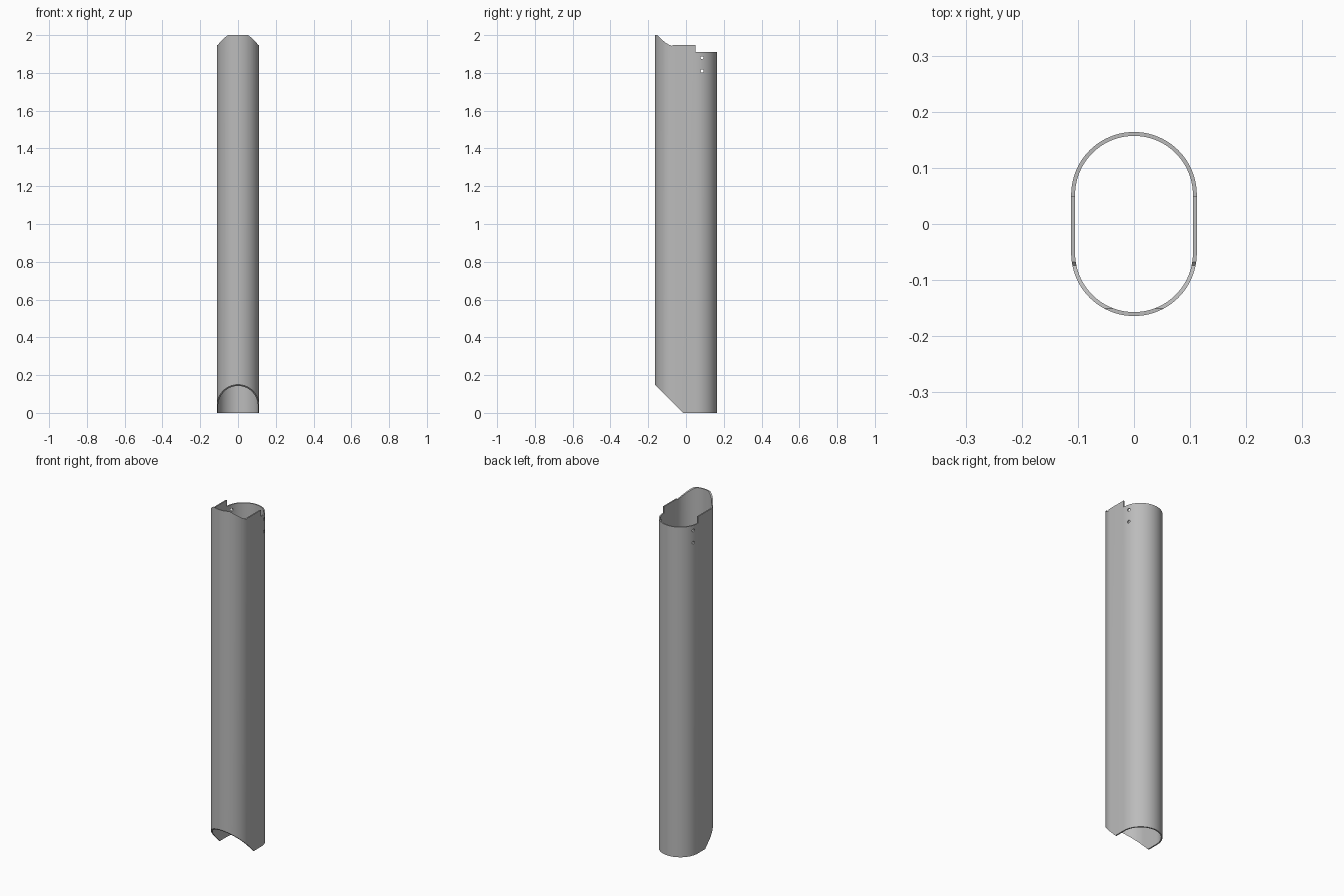
import bpy, bmesh, math
from mathutils import Matrix

if "Cube" in bpy.data.objects:
    bpy.data.objects.remove(bpy.data.objects["Cube"])

R, FLAT, WALL, H = 0.112, 0.052, 0.007, 2.0
SEG = 40  # segments per half round


def make_object(name, bm):
    bmesh.ops.recalc_face_normals(bm, faces=bm.faces)
    mesh = bpy.data.meshes.new(name)
    bm.to_mesh(mesh)
    bm.free()
    ob = bpy.data.objects.new(name, mesh)
    bpy.context.collection.objects.link(ob)
    return ob


def stadium(r):
    """Oblong outline: two half circles joined by straight sides."""
    pts = []
    for side in (1, -1):
        for i in range(SEG + 1):
            a = math.pi * i / SEG + (0 if side > 0 else math.pi)
            pts.append((r * math.cos(a), r * math.sin(a) + side * FLAT))
    return pts


# Hollow oblong tube, taller than needed at both ends
bm = bmesh.new()
rings = [[bm.verts.new((x, y, z)) for x, y in stadium(r)]
         for r, z in ((R, -0.05), (R, H + 0.05), (R - WALL, H + 0.05), (R - WALL, -0.05))]
n = len(rings[0])
for k in range(4):
    a, b = rings[k], rings[(k + 1) % 4]
    for i in range(n):
        j = (i + 1) % n
        bm.faces.new((a[i], a[j], b[j], b[i]))
tube = make_object("oblong_tube", bm)

# Side silhouette: slanted foot, stepped rim and scooped front lip
side = [(-0.2, 0.186), (-0.015, 0), (0.2, 0), (0.2, 1.91), (0.05, 1.91),
        (0.05, 1.948), (-0.068, 1.948), (-0.074, 1.943), (-0.09, 1.949),
        (-0.11, 1.961), (-0.13, 1.978), (-0.143, 1.991), (-0.151, H), (-0.2, H)]
bm = bmesh.new()
face = bm.faces.new([bm.verts.new((-0.3, y, z)) for y, z in side])
ext = bmesh.ops.extrude_face_region(bm, geom=[face])
bmesh.ops.translate(bm, vec=(0.6, 0, 0),
                    verts=[v for v in ext["geom"] if isinstance(v, bmesh.types.BMVert)])
silhouette = make_object("silhouette_cutter", bm)

# Pin holes through both side walls
bm = bmesh.new()
for z in (1.88, 1.81):
    bmesh.ops.create_cone(bm, cap_ends=True, segments=20, radius1=0.008, radius2=0.008, depth=0.6,
                          matrix=Matrix.Translation((0, 0.085, z)) @ Matrix.Rotation(math.pi / 2, 4, 'Y'))
holes = make_object("pin_hole_cutter", bm)

for cutter, op in ((silhouette, 'INTERSECT'), (holes, 'DIFFERENCE')):
    mod = tube.modifiers.new(cutter.name, 'BOOLEAN')
    mod.operation, mod.object, mod.solver = op, cutter, 'EXACT'
    cutter.hide_render = True
    cutter.hide_set(True)

# Bake the cuts, then shade the round walls smooth
bpy.context.view_layer.objects.active = tube
tube.select_set(True)
for mod in list(tube.modifiers):
    bpy.ops.object.modifier_apply(modifier=mod.name)
bpy.ops.object.shade_smooth_by_angle(angle=math.radians(30))
for cutter in (silhouette, holes):
    bpy.data.objects.remove(cutter)

# Plain grey metal
grey = bpy.data.materials.new("grey_metal")
grey.diffuse_color = (0.5, 0.5, 0.5, 1)
grey.use_nodes = True
grey.node_tree.nodes["Principled BSDF"].inputs["Base Color"].default_value = grey.diffuse_color
tube.data.materials.clear()
tube.data.materials.append(grey)
for p in tube.data.polygons:
    p.material_index = 0
